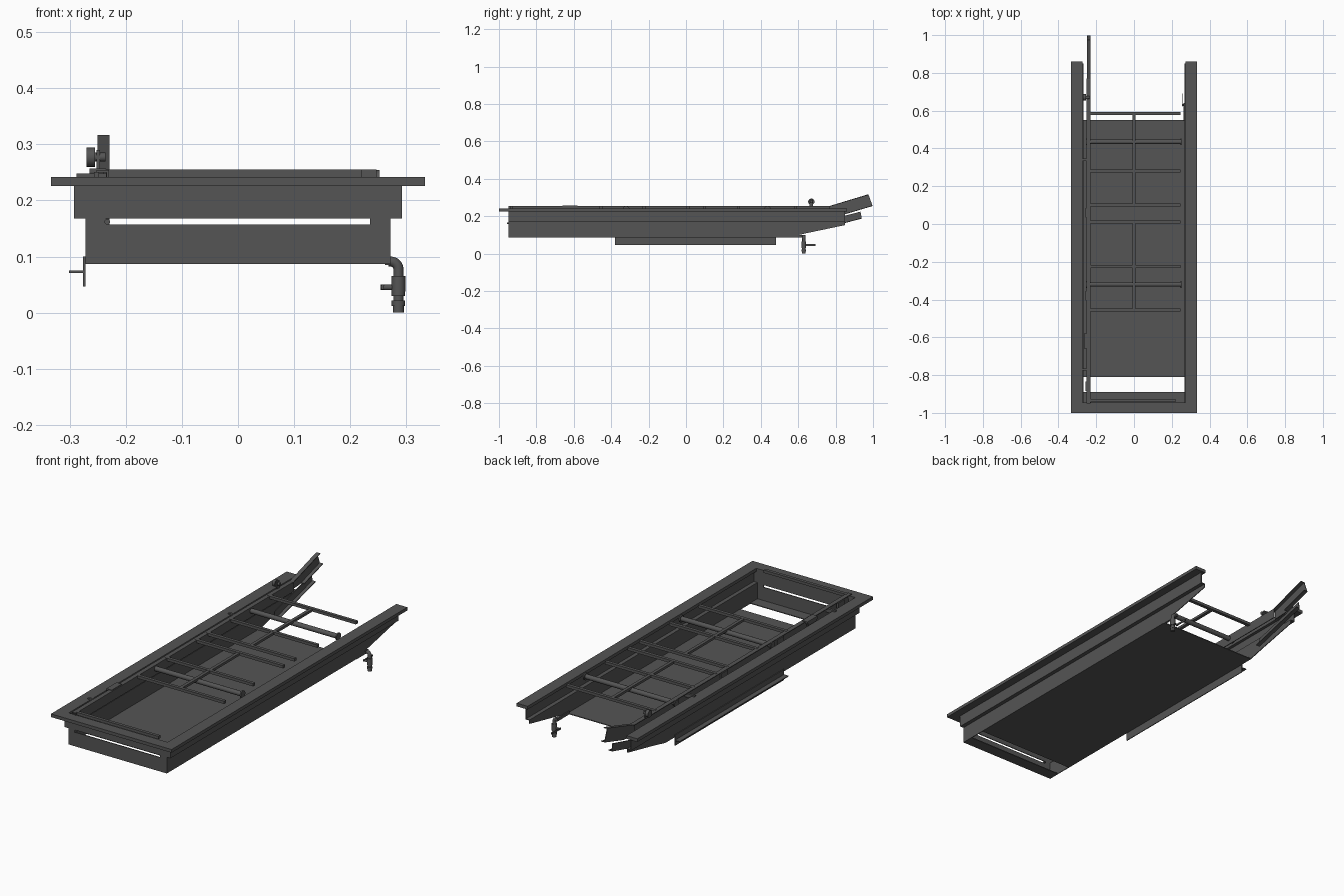
import bpy, bmesh, math
from mathutils import Vector

dark = bpy.data.materials.new("dark_grey_metal")
dark.diffuse_color = (0.09, 0.09, 0.09, 1)

def finish(name, bm, smooth=False):
    bmesh.ops.recalc_face_normals(bm, faces=bm.faces)
    me = bpy.data.meshes.new(name)
    bm.to_mesh(me)
    bm.free()
    me.materials.append(dark)
    ob = bpy.data.objects.new(name, me)
    bpy.context.collection.objects.link(ob)
    if smooth:
        bpy.ops.object.select_all(action='DESELECT')
        ob.select_set(True)
        bpy.context.view_layer.objects.active = ob
        bpy.ops.object.shade_smooth_by_angle(angle=math.radians(40))
    return ob

def extrude(name, pts, offset):
    """Extrude a closed 3D outline along a vector."""
    bm = bmesh.new()
    f = bm.faces.new([bm.verts.new(p) for p in pts])
    r = bmesh.ops.extrude_face_region(bm, geom=[f])
    bmesh.ops.translate(bm, vec=offset, verts=[v for v in r['geom'] if isinstance(v, bmesh.types.BMVert)])
    return finish(name, bm)

def box(name, x0, x1, y0, y1, z0, z1):
    return extrude(name, [(x0, y0, z0), (x1, y0, z0), (x1, y1, z0), (x0, y1, z0)], (0, 0, z1 - z0))

def side_plate(name, yz, x0, x1):
    return extrude(name, [(x0, y, z) for y, z in yz], (x1 - x0, 0, 0))

def rod(name, a, b, r, n=20):
    a, b = Vector(a), Vector(b)
    bm = bmesh.new()
    bmesh.ops.create_cone(bm, cap_ends=True, segments=n, radius1=r, radius2=r, depth=(b - a).length)
    q = Vector((0, 0, 1)).rotation_difference(b - a)
    for v in bm.verts:
        v.co = q @ v.co + (a + b) / 2
    return finish(name, bm, True)

# side walls: sloped lower skirt, ledge, upper wall and flange
for s, side in ((-1, "left"), (1, "right")):
    def sx(a, b):
        return sorted((s * a, s * b))
    side_plate(side + "_lower_wall", [(-0.95, 0.087), (0.55, 0.087), (0.64, 0.108), (0.85, 0.152),
               (0.85, 0.172), (-0.95, 0.172)], *sx(0.268, 0.272))
    box(side + "_ledge", *sx(0.268, 0.292), -0.95, 0.85, 0.168, 0.172)
    box(side + "_upper_wall", *sx(0.288, 0.292), -0.95, 0.85, 0.168, 0.226)
    box(side + "_flange", *sx(0.273, 0.333), -1, 0.86, 0.226, 0.242)

# front wall with discharge slot
box("front_flange", -0.273, 0.273, -1, -0.945, 0.226, 0.242)
box("front_upper_wall", -0.292, 0.292, -0.95, -0.946, 0.168, 0.226)
box("front_lower_wall", -0.272, 0.272, -0.95, -0.946, 0.087, 0.157)
for x0, x1 in ((-0.272, -0.235), (0.235, 0.272)):
    box("front_slot_end", x0, x1, -0.95, -0.946, 0.157, 0.168)
rod("front_pivot", (-0.233, -0.956, 0.162), (-0.233, -0.94, 0.162), 0.005)

# floor, leaving a drop opening near the front
box("floor", -0.272, 0.272, -0.81, 0.55, 0.087, 0.091)
box("front_floor_lip", -0.272, 0.272, -0.95, -0.89, 0.087, 0.091)
box("front_cross_bar", -0.235, 0.22, -0.942, -0.926, 0.241, 0.255)

# left guide rail
box("guide_rail_top", -0.252, -0.23, -0.95, 0.77, 0.25, 0.254)
box("guide_rail_web", -0.234, -0.23, -0.95, 0.77, 0.205, 0.254)
for y in (-0.77, 0.34):
    box("guide_rail_mount", -0.288, -0.232, y - 0.006, y + 0.006, 0.23, 0.248)
for y in (-0.86, -0.38, 0.06):
    box("guide_rail_clip", -0.257, -0.248, y - 0.025, y + 0.025, 0.225, 0.251)
side_plate("sensor_bracket", [(-0.66, 0.255), (-0.58, 0.255), (-0.6, 0.215), (-0.65, 0.215)], -0.265, -0.25)
box("sensor_plate", -0.265, -0.235, -0.66, -0.58, 0.251, 0.257)

# rising channel at the back of the rail
rise = [(0.76, 0.252), (0.975, 0.317), (0.998, 0.254), (0.85, 0.21), (0.76, 0.205)]
side_plate("rising_channel_web", rise, -0.25, -0.246)
side_plate("rising_channel_top", [(0.76, 0.248), (0.977, 0.313), (0.975, 0.317), (0.76, 0.252)], -0.25, -0.229)
side_plate("rising_channel_bottom", [(0.85, 0.21), (0.998, 0.254), (0.997, 0.258), (0.85, 0.214)], -0.25, -0.229)
low = [(0.64, 0.108), (0.94, 0.187), (0.933, 0.224), (0.64, 0.148)]
side_plate("lower_slope_web", low, -0.25, -0.246)
side_plate("lower_slope_base", [(0.64, 0.108), (0.94, 0.187), (0.939, 0.191), (0.64, 0.112)], -0.25, -0.229)

# rail adjusting knob
rod("knob", (-0.27, 0.67, 0.277), (-0.255, 0.67, 0.277), 0.017, 24)
rod("knob_shaft", (-0.265, 0.67, 0.277), (-0.236, 0.67, 0.277), 0.008)
box("knob_support", -0.252, -0.246, 0.66, 0.68, 0.25, 0.29)

# two ladder frames, each with three rungs and a centre spine
for ys in ((-0.455, -0.225, 0.01), (0.1, 0.28, 0.585)):
    for y in ys:
        box("ladder_rung", -0.24, 0.247, y - 0.008, y + 0.008, 0.241, 0.255)
    box("ladder_spine", -0.008, 0.008, ys[0], ys[2], 0.242, 0.254)

# round cross shafts with end discs
for y in (-0.32, 0.435):
    rod("cross_shaft", (-0.255, y, 0.236), (0.25, y, 0.236), 0.012)
    for x in (-0.254, 0.246):
        rod("shaft_end_disc", (x, y, 0.236), (x + 0.006, y, 0.236), 0.018, 24)

# cable ledge below the left side
box("lower_left_plate", -0.276, -0.272, -0.38, 0.48, 0.047, 0.1)
box("lower_left_shelf", -0.301, -0.273, -0.38, 0.48, 0.071, 0.075)

# drain elbow swept from a bevelled curve
cu = bpy.data.curves.new("drain_elbow", 'CURVE')
cu.dimensions = '3D'
cu.bevel_depth = 0.009
cu.bevel_resolution = 4
cu.use_fill_caps = True
cu.materials.append(dark)
sp = cu.splines.new('POLY')
path = [(0.268, 0.63, 0.091)] + [(0.272 + 0.014 * math.sin(t), 0.63, 0.077 + 0.014 * math.cos(t))
        for t in (i * math.pi / 16 for i in range(9))] + [(0.286, 0.63, 0.06)]
sp.points.add(len(path) - 1)
for p, c in zip(sp.points, path):
    p.co = (*c, 1)
bpy.context.collection.objects.link(bpy.data.objects.new("drain_elbow", cu))
box("drain_mount", 0.262, 0.272, 0.545, 0.64, 0.085, 0.1)

# drain valve body and lever
for z0, z1, r in ((0.0, 0.014, 0.010), (0.012, 0.022, 0.012), (0.02, 0.033, 0.009),
                  (0.03, 0.04, 0.012), (0.038, 0.065, 0.0125)):
    rod("drain_valve", (0.286, 0.63, z0), (0.286, 0.63, z1), r)
rod("valve_stem", (0.286, 0.63, 0.045), (0.254, 0.63, 0.045), 0.005)
box("valve_lever", 0.256, 0.26, 0.622, 0.692, 0.041, 0.05)
